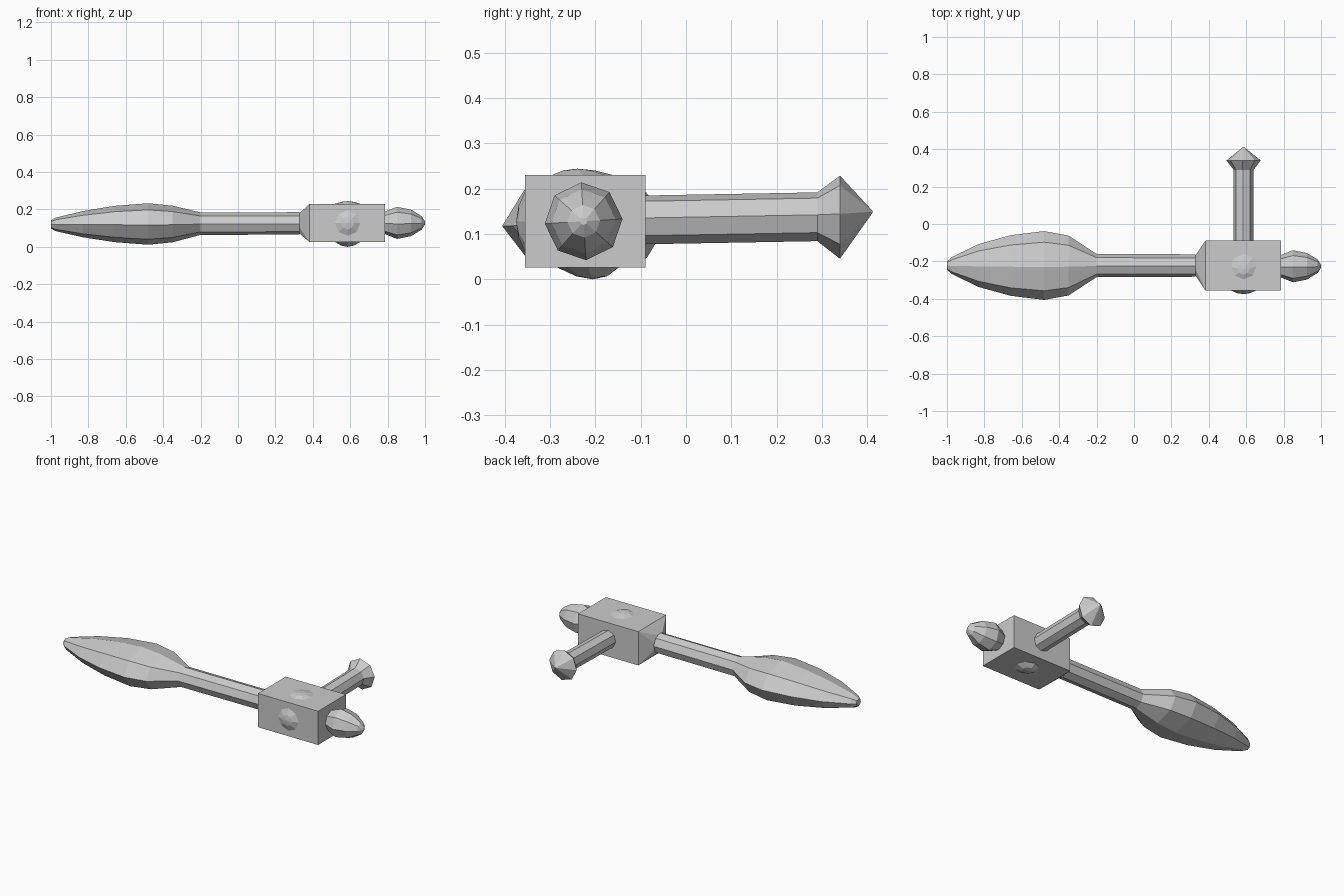
import bpy, bmesh, math
from mathutils import Vector

if "Cube" in bpy.data.objects:
    bpy.data.objects.remove(bpy.data.objects["Cube"])

CY, CZ = -0.222, 0.125   # centre line of the handle


def octagon(ru, rv, phase=0.0):
    """Eight (u, v) points of an elliptical section."""
    return [(ru * math.cos(i * math.pi / 4 + phase), rv * math.sin(i * math.pi / 4 + phase))
            for i in range(8)]


def loft(name, rings):
    """Skin a list of equal-length point rings and cap both ends."""
    bm = bmesh.new()
    vs = [[bm.verts.new(p) for p in ring] for ring in rings]
    n = len(vs[0])
    for a, b in zip(vs, vs[1:]):
        for i in range(n):
            j = (i + 1) % n
            bm.faces.new((a[i], a[j], b[j], b[i]))
    bm.faces.new(vs[0])
    bm.faces.new(vs[-1])
    bmesh.ops.remove_doubles(bm, verts=bm.verts, dist=0.0005)
    bmesh.ops.recalc_face_normals(bm, faces=bm.faces)
    me = bpy.data.meshes.new(name)
    bm.to_mesh(me)
    bm.free()
    ob = bpy.data.objects.new(name, me)
    bpy.context.collection.objects.link(ob)
    return ob


def x_ring(x, ry, rz, cy=CY, cz=CZ, phase=0.0):
    return [(x, cy + u, cz + v) for u, v in octagon(ry, rz, phase)]


# Leaf-shaped grip running into the straight shaft
grip = [(-1.0, .022, .022, .120), (-.975, .045, .036, .120), (-.83, .115, .070, .121),
        (-.66, .162, .097, .122), (-.48, .184, .111, .122), (-.35, .160, .098, .122),
        (-.20, .062, .060, .124), (.33, .060, .060, .125)]
loft("grip_and_shaft", [x_ring(x, ry, rz, CY, cz, 0.04) for x, ry, rz, cz in grip])

# Block with a tapered collar: octagon blends into a rectangle
half_y, half_z = 0.133, 0.102
pos = [(1, 1), (-1, 1), (-1, -1), (1, -1)]


def block_ring(x):
    pts = [(x, CY + sy * half_y, CZ + 0.003 + sz * half_z) for sy, sz in pos]
    return [p for p in pts for _ in range(2)]


collar = x_ring(.33, .060, .060, phase=math.radians(22.5))
loft("block", [collar, block_ring(.382), block_ring(.785)])

# Rounded end knob
knob = [(.77, .058), (.785, .060), (.85, .086), (.925, .071), (.982, .036), (1.0, .008)]
loft("end_knob", [x_ring(x, r, r, -.226, .128, 0.06) for x, r in knob])

# Side arm with a flared pointed tip, rising slightly
arm = [(-.15, .054, .130), (.29, .054, .138), (.34, .092, .137), (.412, .002, .149)]
loft("side_arm", [[(.586 + u, y, z + v) for u, v in octagon(r, r, 0.08)] for y, r, z in arm])


# Low faceted studs on the block faces
def stud(name, centre, normal, lift, skew=(0, 0, 0)):
    c, n = Vector(centre), Vector(normal)
    ua = n.orthogonal().normalized()
    va = n.cross(ua)
    rings = []
    for r, h in ((.068, -.01), (.068, 0), (.034, .75 * lift), (.001, lift)):
        base = c + n * h + Vector(skew) * max(h / lift, 0)
        rings.append([base + ua * u + va * v for u, v in octagon(r, r)])
    loft(name, rings)


stud("front_stud", (.586, CY - half_y, .127), (0, -1, 0), .020)
stud("top_stud", (.586, -.228, .230), (0, 0, 1), .014, (0, -.012, 0))
stud("bottom_stud", (.586, -.216, .026), (0, 0, -1), .026, (0, .010, 0))
